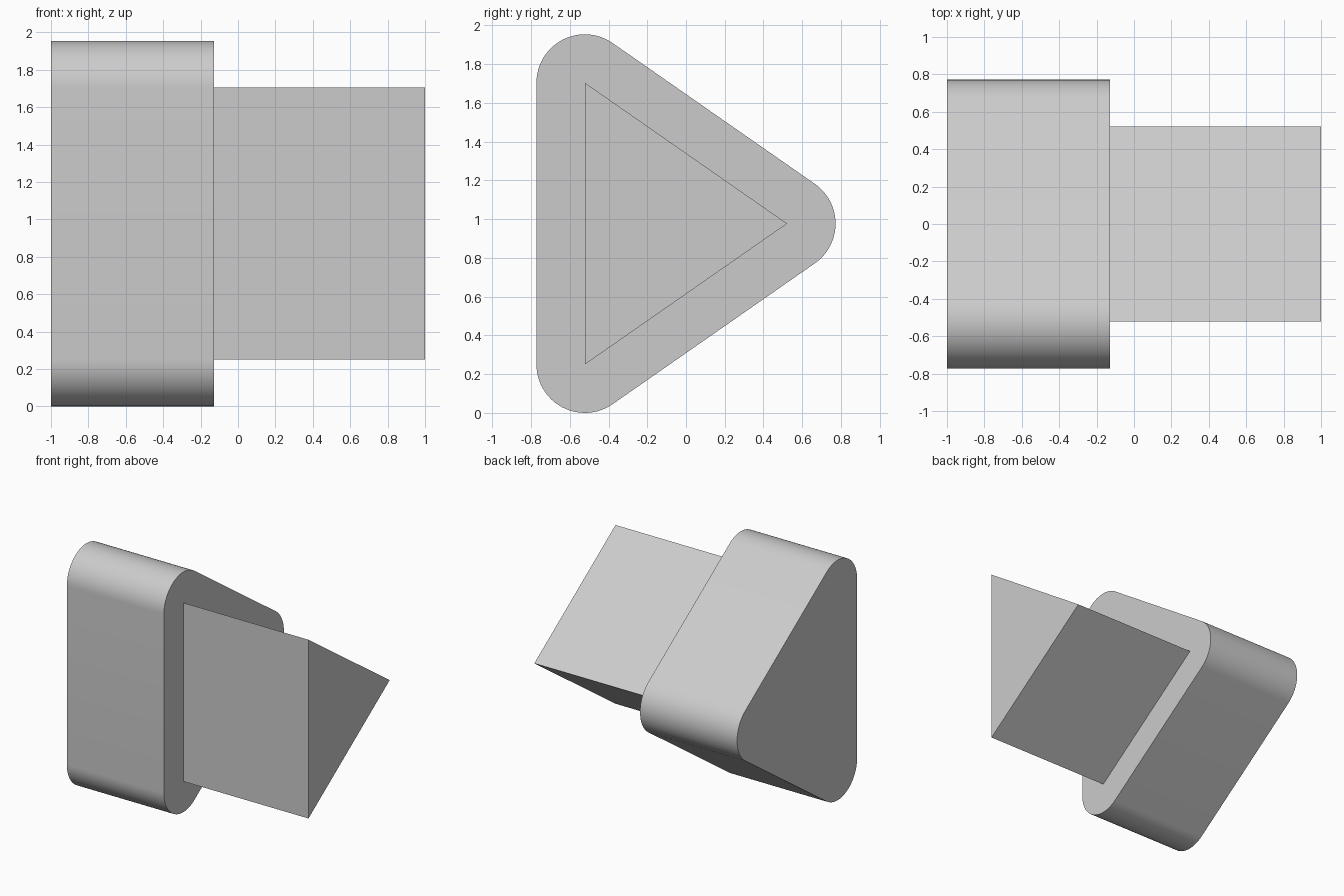
import bpy
import bmesh
import math
from mathutils import Vector

cube = bpy.data.objects.get("Cube")
if cube:
    bpy.data.objects.remove(cube, do_unlink=True)

grey = bpy.data.materials.new("light_grey")
grey.use_nodes = True
colour = (0.6, 0.6, 0.6, 1)
grey.diffuse_color = colour
grey.node_tree.nodes["Principled BSDF"].inputs["Base Color"].default_value = colour

# Triangle corners in (y, z), anticlockwise seen from +x
CORNERS = [Vector((-0.522, 0.25)), Vector((0.522, 0.977)), Vector((-0.522, 1.704))]
RADIUS = 0.25
STEPS = 24


def rounded(corners, radius):
    """Offset the triangle outwards, with an arc around each corner."""
    points = []
    for i, corner in enumerate(corners):
        before = corner - corners[i - 1]
        after = corners[(i + 1) % len(corners)] - corner
        start = math.atan2(-before.x, before.y)
        sweep = (math.atan2(-after.x, after.y) - start) % math.tau
        for s in range(STEPS + 1):
            a = start + sweep * s / STEPS
            points.append(corner + radius * Vector((math.cos(a), math.sin(a))))
    return points


def prism(name, profile, x0, x1):
    """Extrude a (y, z) profile along x into a closed solid."""
    bm = bmesh.new()
    base = bm.faces.new([bm.verts.new((x0, p.x, p.y)) for p in profile])
    grown = bmesh.ops.extrude_face_region(bm, geom=[base], use_keep_orig=True)
    verts = [g for g in grown["geom"] if isinstance(g, bmesh.types.BMVert)]
    bmesh.ops.translate(bm, verts=verts, vec=(x1 - x0, 0, 0))
    bmesh.ops.recalc_face_normals(bm, faces=bm.faces[:])
    mesh = bpy.data.meshes.new(name)
    bm.to_mesh(mesh)
    bm.free()
    mesh.materials.append(grey)
    obj = bpy.data.objects.new(name, mesh)
    bpy.context.collection.objects.link(obj)
    return obj


# Wide head with rounded corners, and the sharp triangular shaft
head = prism("rounded_head", rounded(CORNERS, RADIUS), -1.0, -0.127)
prism("triangular_shaft", CORNERS, -0.13, 1.0)

bpy.ops.object.select_all(action="DESELECT")
head.select_set(True)
bpy.context.view_layer.objects.active = head
bpy.ops.object.shade_smooth_by_angle(angle=math.radians(30))
